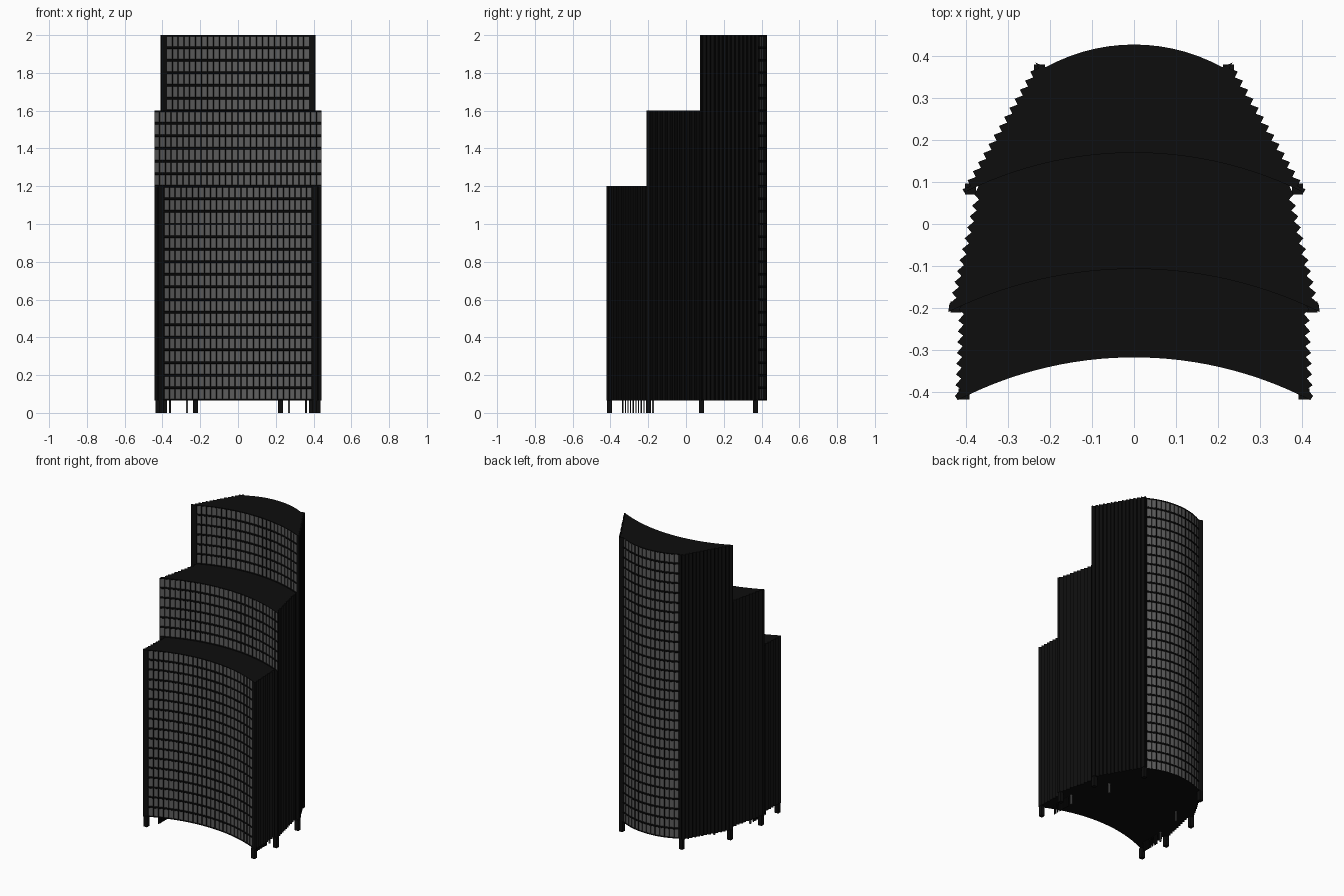
import bpy
import bmesh
import math
from mathutils import Vector

cube = bpy.data.objects.get("Cube")
if cube:
    bpy.data.objects.remove(cube, do_unlink=True)

FLOOR = 1 / 15      # storey height; the first storey is open


def material(name, value):
    m = bpy.data.materials.new(name)
    m.use_nodes = True
    colour = (value, value, value, 1)
    m.diffuse_color = colour
    m.node_tree.nodes["Principled BSDF"].inputs["Base Color"].default_value = colour
    return m


BLACK = material("black cladding", 0.004)
GLASS = material("grey glass", 0.11)


def finish(bm, name, mats):
    mesh = bpy.data.meshes.new(name)
    bm.to_mesh(mesh)
    bm.free()
    for m in mats:
        mesh.materials.append(m)
    obj = bpy.data.objects.new(name, mesh)
    bpy.context.collection.objects.link(obj)
    return obj


def arc(half, y_end, y_mid, columns):
    """Circular arc bulging towards the back, from left to right."""
    sag = y_mid - y_end
    r = (half * half + sag * sag) / (2 * sag)
    sweep = math.asin(half / r)
    angles = [sweep * (2 * i / columns - 1) for i in range(columns + 1)]
    return [Vector((r * math.sin(a), y_mid - r + r * math.cos(a))) for a in angles]


def serrated(start, end, teeth, depth=0.013):
    """Zigzag side wall running from front to back."""
    a, b = Vector(start), Vector(end)
    inward = Vector((a.y - b.y, b.x - a.x)).normalized() * depth
    points = []
    for i in range(teeth):
        points.append(a.lerp(b, i / teeth))
        points.append(a.lerp(b, (i + 0.65) / teeth) + inward)
    return points + [b]


def tower(name, front, side, back, floors, glazed_from, skip, glaze_back=False):
    """Stacked storeys over one footprint, with recessed panes on the curved walls."""
    left = [Vector((-p.x, p.y)) for p in reversed(side)]
    outline = front + side + back[::-1] + left
    back_start = len(front) + len(side)
    levels = [FLOOR]
    for k in range(1, floors):
        levels += [k * FLOOR + 0.004, (k + 1) * FLOOR - 0.004]
    levels.append(floors * FLOOR)

    bm = bmesh.new()
    rings = [[bm.verts.new((p.x, p.y, z)) for p in outline] for z in levels]
    bm.faces.new(rings[0][::-1])
    bm.faces.new(rings[-1])
    panes = []
    count = len(outline)
    for layer in range(len(levels) - 1):
        low, high = rings[layer], rings[layer + 1]
        for i in range(count):
            j = (i + 1) % count
            face = bm.faces.new((low[i], low[j], high[j], high[i]))
            in_front = skip <= i < len(front) - 1 - skip and layer // 2 + 1 >= glazed_from
            in_back = glaze_back and back_start <= i < back_start + len(back) - 1
            if layer % 2 and (in_front or in_back):
                panes.append(face)
    bm.normal_update()
    bmesh.ops.inset_individual(bm, faces=panes, thickness=0.0026, depth=-0.003,
                               use_even_offset=True)
    for face in panes:
        face.material_index = 1
    return finish(bm, name, [BLACK, GLASS])


def shifted(points):
    return [p + Vector((0, 0.01)) for p in points]


# Three stepped tiers, each running down to the first floor
tower("front_tier", arc(0.42, -0.42, -0.318, 27),
      serrated((0.427, -0.41), (0.418, -0.205), 8),
      shifted(arc(0.405, -0.193, -0.107, 16)), 18, 1, 1)
tower("middle_tier", arc(0.443, -0.21, -0.107, 28),
      serrated((0.44, -0.19), (0.38, 0.07), 10),
      shifted(arc(0.365, 0.093, 0.17, 16)), 24, 18, 0)
tower("rear_tier", arc(0.405, 0.075, 0.17, 26),
      serrated((0.409, 0.083), (0.235, 0.385), 14),
      arc(0.21, 0.374, 0.428, 14), 30, 24, 1, True)


def posts(name, places, size, mat):
    """Upright square posts in mirrored pairs under the building."""
    bm = bmesh.new()
    height = FLOOR + 0.004
    for x, y in places:
        for s in (-1, 1):
            made = bmesh.ops.create_cube(bm, size=1)["verts"]
            bmesh.ops.scale(bm, vec=(size, size, height), verts=made)
            bmesh.ops.translate(bm, vec=(s * x, y, height / 2), verts=made)
    return finish(bm, name, [mat])


# Corner columns, slim inner posts and entrance posts
posts("corner_columns", [(0.405, -0.405), (0.425, -0.198), (0.39, 0.083), (0.225, 0.367)],
      0.026, BLACK)
posts("inner_posts", [(0.36, -0.335 + 0.014 * i) for i in range(10)], 0.006, BLACK)
posts("entrance_posts", [(0.36, -0.175), (0.27, 0.083)], 0.01, GLASS)
